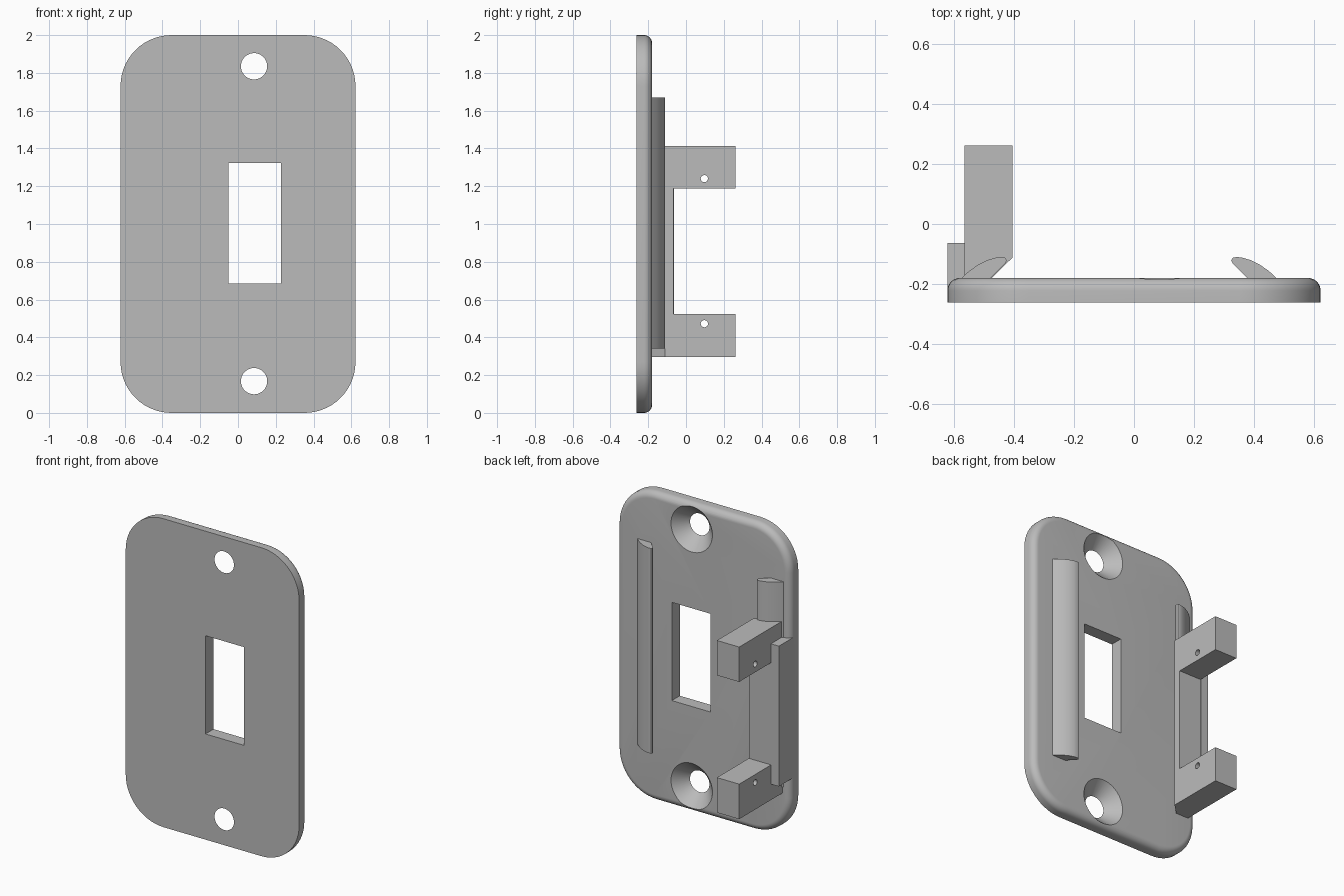
import bpy, bmesh
from math import sin, cos, pi, radians
from mathutils import Matrix

if "Cube" in bpy.data.objects:
    bpy.data.objects.remove(bpy.data.objects["Cube"])

grey = bpy.data.materials.new("plain grey")
grey.use_nodes = True
grey.diffuse_color = (0.5, 0.5, 0.5, 1)
grey.node_tree.nodes["Principled BSDF"].inputs["Base Color"].default_value = (0.5, 0.5, 0.5, 1)


def finish(name, bm):
    bmesh.ops.recalc_face_normals(bm, faces=bm.faces)
    mesh = bpy.data.meshes.new(name)
    bm.to_mesh(mesh)
    bm.free()
    mesh.materials.append(grey)
    obj = bpy.data.objects.new(name, mesh)
    bpy.context.collection.objects.link(obj)
    return obj


def loft(name, rings):
    """Skin closed rings of points and cap both ends."""
    bm = bmesh.new()
    loops = [[bm.verts.new(p) for p in ring] for ring in rings]
    n = len(loops[0])
    for a, b in zip(loops, loops[1:]):
        for i in range(n):
            j = (i + 1) % n
            bm.faces.new((a[i], a[j], b[j], b[i]))
    bm.faces.new(loops[0])
    bm.faces.new(loops[-1])
    return finish(name, bm)


def prism(name, outline, z0, z1):
    return loft(name, [[(x, y, z) for x, y in outline] for z in (z0, z1)])


def box(name, x0, x1, y0, y1, z0, z1):
    return prism(name, [(x0, y0), (x1, y0), (x1, y1), (x0, y1)], z0, z1)


def cone(name, centre, r1, r2, depth, axis, segments=48):
    bm = bmesh.new()
    turn = Matrix.Rotation(radians(-90), 4, "X") if axis == "Y" else Matrix.Rotation(radians(90), 4, "Y")
    bmesh.ops.create_cone(bm, cap_ends=True, segments=segments, radius1=r1, radius2=r2,
                          depth=depth, matrix=Matrix.Translation(centre) @ turn)
    return finish(name, bm)


def select_only(obj):
    bpy.ops.object.select_all(action="DESELECT")
    obj.select_set(True)
    bpy.context.view_layer.objects.active = obj


def cut(obj, cutters):
    select_only(obj)
    for c in cutters:
        c.hide_render = True
        mod = obj.modifiers.new("cut", "BOOLEAN")
        mod.operation = "DIFFERENCE"
        mod.solver = "EXACT"
        mod.object = c
        bpy.ops.object.modifier_apply(modifier=mod.name)
        bpy.data.objects.remove(c)


def smooth(obj):
    select_only(obj)
    bpy.ops.object.shade_smooth_by_angle(angle=radians(30))


FRONT, BACK = -0.262, -0.18
HALF_W, CORNER, FILLET = 0.622, 0.27, 0.042


def rounded_ring(inset, y, steps=14):
    r = CORNER - inset
    ring = []
    for k, (sx, sz) in enumerate([(1, 1), (-1, 1), (-1, -1), (1, -1)]):
        cx, cz = sx * (HALF_W - CORNER), 1 + sz * (1 - CORNER)
        for i in range(steps + 1):
            a = (k + i / steps) * pi / 2
            ring.append((cx + r * cos(a), y, cz + r * sin(a)))
    return ring


# Wall plate with a rounded back rim
rings = [rounded_ring(0, FRONT)]
for i in range(9):
    a = i / 8 * pi / 2
    rings.append(rounded_ring(FILLET * (1 - cos(a)), BACK - FILLET + FILLET * sin(a)))
plate = loft("wall_plate", rings)

# Window and countersunk screw holes
cutters = [box("window_cutter", -0.05, 0.228, -0.4, 0, 0.685, 1.322)]
for z in (0.168, 1.835):
    cutters.append(cone("screw_cutter", (0.085, -0.221, z), 0.06, 0.158, 0.102, "Y"))
cut(plate, cutters)
smooth(plate)

# Hooked retaining lips, mirrored about the line x = -0.05
lip = [(0.475, -0.2), (0.475, BACK), (0.45, -0.157), (0.42, -0.136), (0.39, -0.121),
       (0.365, -0.113), (0.345, -0.11), (0.33, -0.112), (0.324, -0.121),
       (0.329, -0.132), (0.377, BACK), (0.377, -0.2)]
smooth(prism("left_lip", lip, 0.34, 1.67))
smooth(prism("right_lip", [(-0.1 - x, y) for x, y in lip], 0.34, 1.67))

# Bracket with two arms, chamfered at its base
bracket = prism("bracket", [(-0.565, -0.2), (-0.475, -0.2), (-0.475, BACK), (-0.405, -0.112),
                            (-0.405, 0.262), (-0.565, 0.262)], 0.297, 1.413)
cutters = [box("gap_cutter", -0.7, -0.3, -0.065, 0.4, 0.524, 1.187)]
for z in (0.472, 1.24):
    cutters.append(cone("pin_cutter", (-0.485, 0.097, z), 0.019, 0.019, 0.4, "X", 24))
cut(bracket, cutters)
smooth(bracket)

# Stiffening strip on the outer side of the bracket
box("side_strip", -0.622, -0.565, -0.222, -0.063, 0.4, 1.31)
